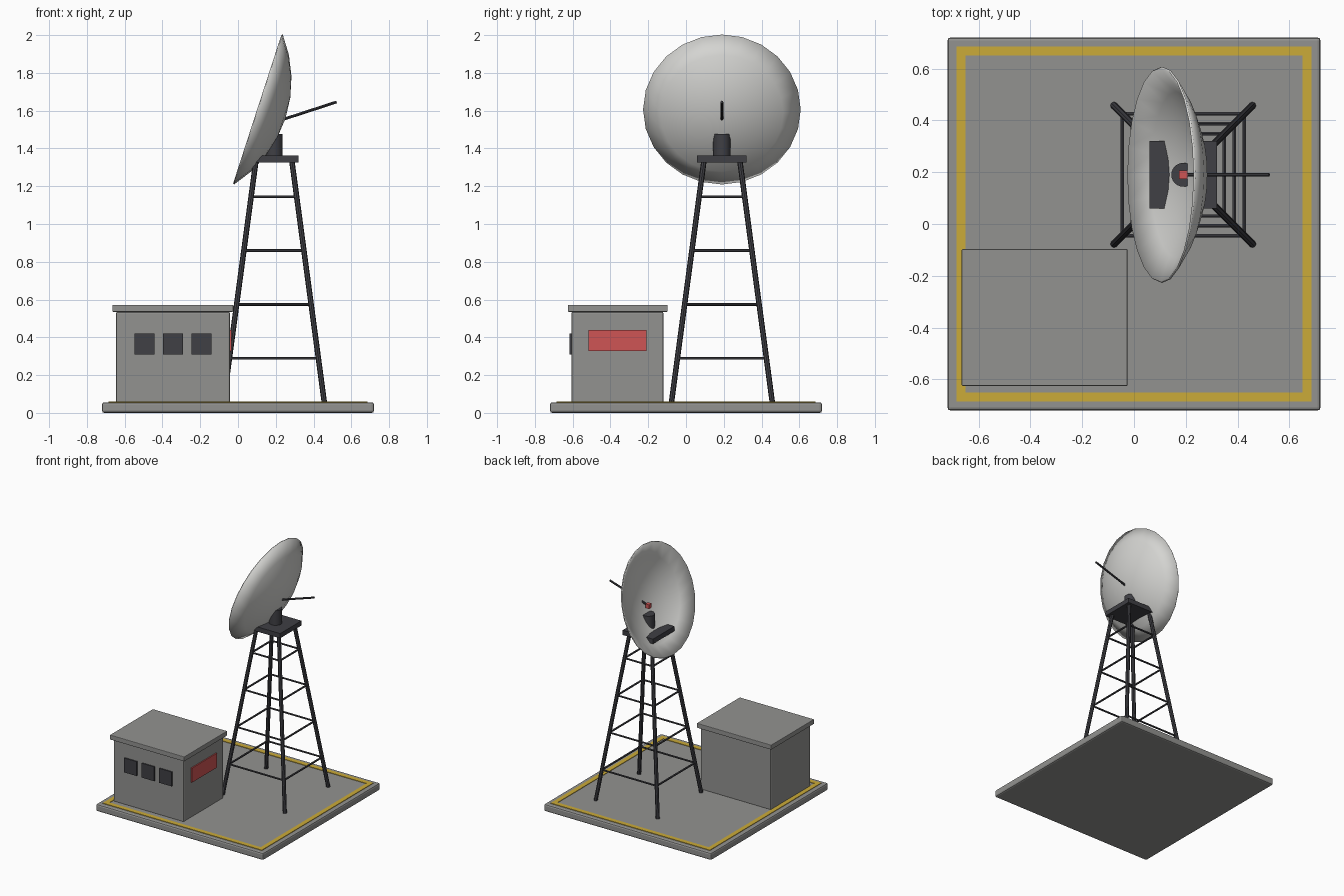
import bpy, bmesh, math
from mathutils import Vector

if "Cube" in bpy.data.objects:
    bpy.data.objects.remove(bpy.data.objects["Cube"])


def material(name, rgb):
    m = bpy.data.materials.new(name)
    m.diffuse_color = (*rgb, 1)
    m.use_nodes = True
    m.node_tree.nodes["Principled BSDF"].inputs["Base Color"].default_value = m.diffuse_color
    return m


CONCRETE = material("concrete grey", (0.29, 0.29, 0.28))
STEEL = material("dark steel", (0.05, 0.05, 0.058))
YELLOW = material("safety yellow", (0.60, 0.41, 0.04))
RED = material("signal red", (0.62, 0.09, 0.09))
WHITE = material("dish off-white", (0.66, 0.66, 0.64))


def finish(bm, name, mat):
    bmesh.ops.recalc_face_normals(bm, faces=bm.faces)
    me = bpy.data.meshes.new(name)
    bm.to_mesh(me)
    bm.free()
    me.materials.append(mat)
    ob = bpy.data.objects.new(name, me)
    bpy.context.collection.objects.link(ob)
    return ob


def box(name, x, y, z, mat, bevel=0.0):
    """Box from (min, max) ranges on each axis."""
    bm = bmesh.new()
    bmesh.ops.create_cube(bm, size=1)
    for v in bm.verts:
        v.co = [r[0] if c < 0 else r[1] for c, r in zip(v.co, (x, y, z))]
    if bevel:
        bmesh.ops.bevel(bm, geom=bm.edges[:], offset=bevel, segments=2,
                        profile=0.5, affect='EDGES')
    return finish(bm, name, mat)


def rod(name, a, b, radius, mat, sides=8):
    """Cylinder between two points."""
    a, b = Vector(a), Vector(b)
    bm = bmesh.new()
    bmesh.ops.create_cone(bm, cap_ends=True, segments=sides, radius1=radius,
                          radius2=radius, depth=(b - a).length)
    ob = finish(bm, name, mat)
    ob.location = (a + b) / 2
    ob.rotation_euler = (b - a).to_track_quat('Z', 'Y').to_euler()
    return ob


def smooth(ob, angle=40):
    bpy.ops.object.select_all(action='DESELECT')
    ob.select_set(True)
    bpy.context.view_layer.objects.active = ob
    bpy.ops.object.shade_smooth_by_angle(angle=math.radians(angle))


# Ground slab with painted border
box("base_slab", (-0.72, 0.72), (-0.72, 0.72), (0, 0.056), CONCRETE, 0.012)
OUT, INN, PAINT = 0.685, 0.65, (0.054, 0.06)
for s in (-1, 1):
    across = sorted((s * OUT, s * INN))
    box("border_stripe_x", (-OUT, OUT), across, PAINT, YELLOW)
    box("border_stripe_y", across, (-INN, INN), PAINT, YELLOW)

# Control hut
box("hut_walls", (-0.645, -0.043), (-0.607, -0.12), (0.05, 0.535), CONCRETE, 0.008)
box("hut_roof", (-0.665, -0.025), (-0.625, -0.097), (0.535, 0.572), CONCRETE, 0.004)
for cx in (-0.495, -0.344, -0.193):
    box("hut_window", (cx - 0.054, cx + 0.054), (-0.616, -0.607), (0.308, 0.42), STEEL)
box("hut_sign", (-0.043, -0.034), (-0.515, -0.21), (0.328, 0.44), RED)

# Lattice tower: four tapering legs and rings of braces
C, Z0, Z1, D0, D1 = 0.19, 0.055, 1.335, 0.267, 0.095


def corner(sx, sy, z):
    d = D0 + (D1 - D0) * (z - Z0) / (Z1 - Z0)
    return (C + sx * d, C + sy * d, z)


CORNERS = ((-1, -1), (1, -1), (1, 1), (-1, 1))
for i, here in enumerate(CORNERS):
    smooth(rod("tower_leg", corner(*here, Z0), corner(*here, Z1), 0.0145, STEEL))
    after = CORNERS[(i + 1) % 4]
    for z in (0.289, 0.574, 0.859, 1.144):
        rod("tower_brace", corner(*here, z), corner(*after, z), 0.0075, STEEL, 6)

# Platform and pedestal under the dish
box("tower_platform", (C - 0.131, C + 0.131), (C - 0.131, C + 0.131),
    (1.325, 1.362), STEEL)
smooth(rod("dish_pedestal", (C, C, 1.36), (C, C, 1.476), 0.046, STEEL, 24))

# Dish: shallow spherical cap opening towards -x and upward
RIM, DEPTH, SEGS, RINGS = 0.415, 0.15, 24, 4
ball = (RIM ** 2 + DEPTH ** 2) / (2 * DEPTH)
sweep = math.asin(RIM / ball)
bm = bmesh.new()
profile = [bm.verts.new((ball * math.sin(sweep * i / RINGS), 0,
                         ball - DEPTH - ball * math.cos(sweep * i / RINGS)))
           for i in range(RINGS + 1)]
edges = [bm.edges.new(p) for p in zip(profile, profile[1:])]
bmesh.ops.spin(bm, geom=profile + edges, axis=(0, 0, 1), cent=(0, 0, 0),
               angle=2 * math.pi, steps=SEGS)
bmesh.ops.remove_doubles(bm, verts=bm.verts, dist=0.0005)
bmesh.ops.recalc_face_normals(bm, faces=bm.faces)
for f in bm.faces:
    if f.normal.z > 0:
        f.normal_flip()
# centre the cap height on the rim plane
shift = max(v.co.z for v in bm.verts)
for v in bm.verts:
    v.co.z -= shift
dish = finish(bm, "dish", WHITE)
dish.location = (0.105, C, 1.607)
dish.rotation_euler = (0, -math.radians(72), 0)
shell = dish.modifiers.new("shell", 'SOLIDIFY')
shell.thickness = 0.008
shell.offset = 0
smooth(dish, 45)

# Feed rod and receiver
rod("feed_rod", (C, C, 1.538), (0.522, C, 1.646), 0.0075, STEEL)
box("feed_receiver", (C - 0.016, C + 0.016), (C - 0.016, C + 0.016),
    (1.522, 1.554), RED)
